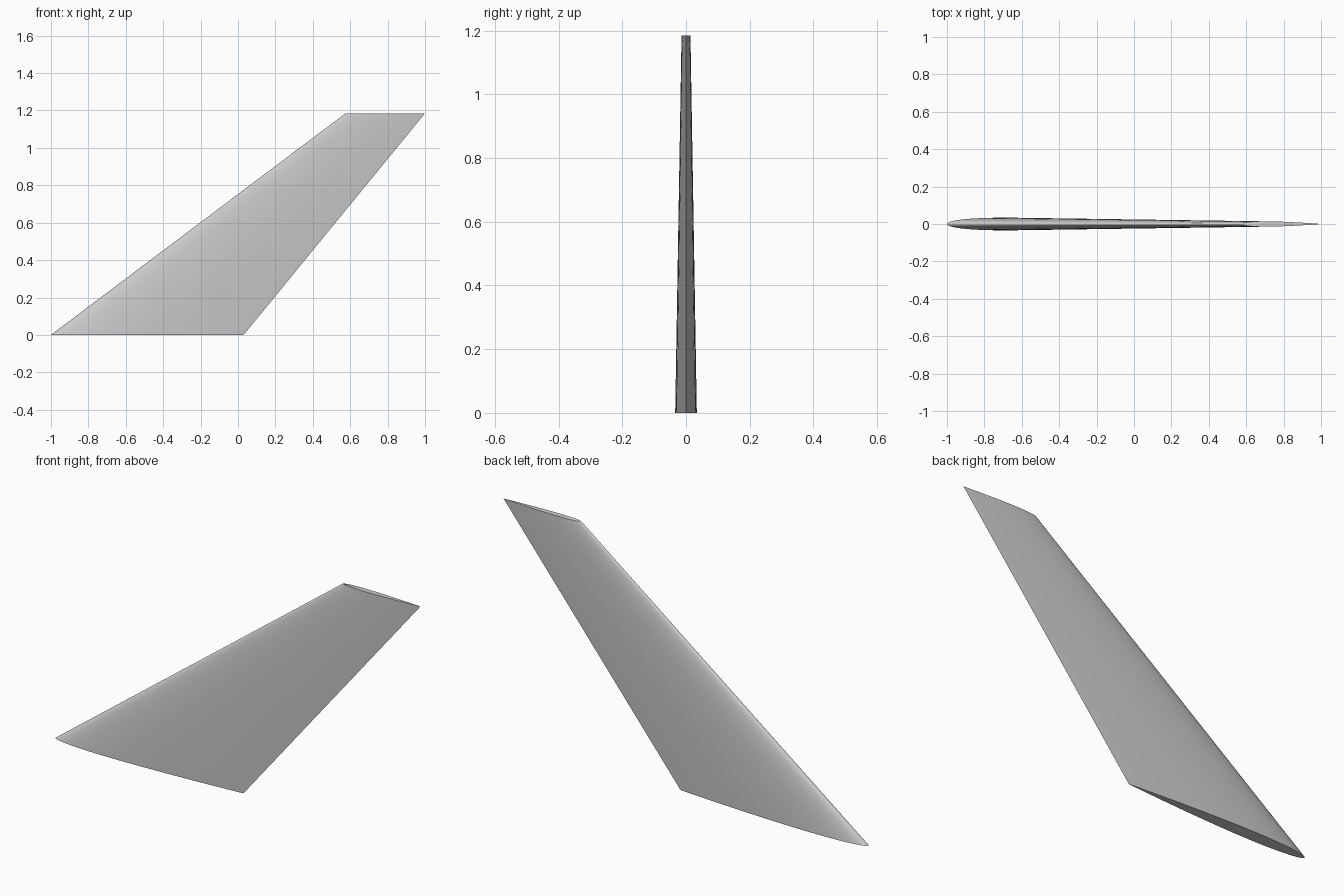
import bpy, bmesh, math

cube = bpy.data.objects.get("Cube")
if cube:
    bpy.data.objects.remove(cube, do_unlink=True)

STEPS = 24
THICKNESS = 0.066   # thickness as a share of the chord


def half_thickness(t):
    """Symmetric airfoil with a closed trailing edge."""
    return 5 * THICKNESS * (0.2969 * math.sqrt(t) - 0.126 * t - 0.3516 * t**2
                            + 0.2843 * t**3 - 0.1036 * t**4)


def airfoil_ring(bm, lead, trail, z):
    """One closed section, from the trailing edge round the nose and back."""
    chord = trail - lead
    ring = []
    for i in range(2 * STEPS):
        angle = math.pi * i / STEPS
        t = (1 + math.cos(angle)) / 2
        side = 1 if i < STEPS else -1
        y = 0 if i in (0, STEPS) else side * half_thickness(t) * chord
        ring.append(bm.verts.new((lead + t * chord, y, z)))
    return ring


# Swept, tapered fin lofted from root to tip
bm = bmesh.new()
root = airfoil_ring(bm, -1.0, 0.03, 0.0)
tip = airfoil_ring(bm, 0.575, 1.0, 1.185)
for i in range(len(root)):
    j = (i + 1) % len(root)
    bm.faces.new((root[i], root[j], tip[j], tip[i]))
bm.faces.new(root)
bm.faces.new(tip)
bmesh.ops.recalc_face_normals(bm, faces=bm.faces)
mesh = bpy.data.meshes.new("swept_fin")
bm.to_mesh(mesh)
bm.free()
fin = bpy.data.objects.new("swept_fin", mesh)
bpy.context.collection.objects.link(fin)

# Plain grey surface
grey = bpy.data.materials.new("light_grey")
grey.use_nodes = True
colour = (0.6, 0.6, 0.6, 1)
grey.diffuse_color = colour
grey.node_tree.nodes["Principled BSDF"].inputs["Base Color"].default_value = colour
mesh.materials.append(grey)

# Smooth skin with crisp end caps and trailing edge
bpy.ops.object.select_all(action="DESELECT")
fin.select_set(True)
bpy.context.view_layer.objects.active = fin
bpy.ops.object.shade_smooth_by_angle(angle=math.radians(50))
